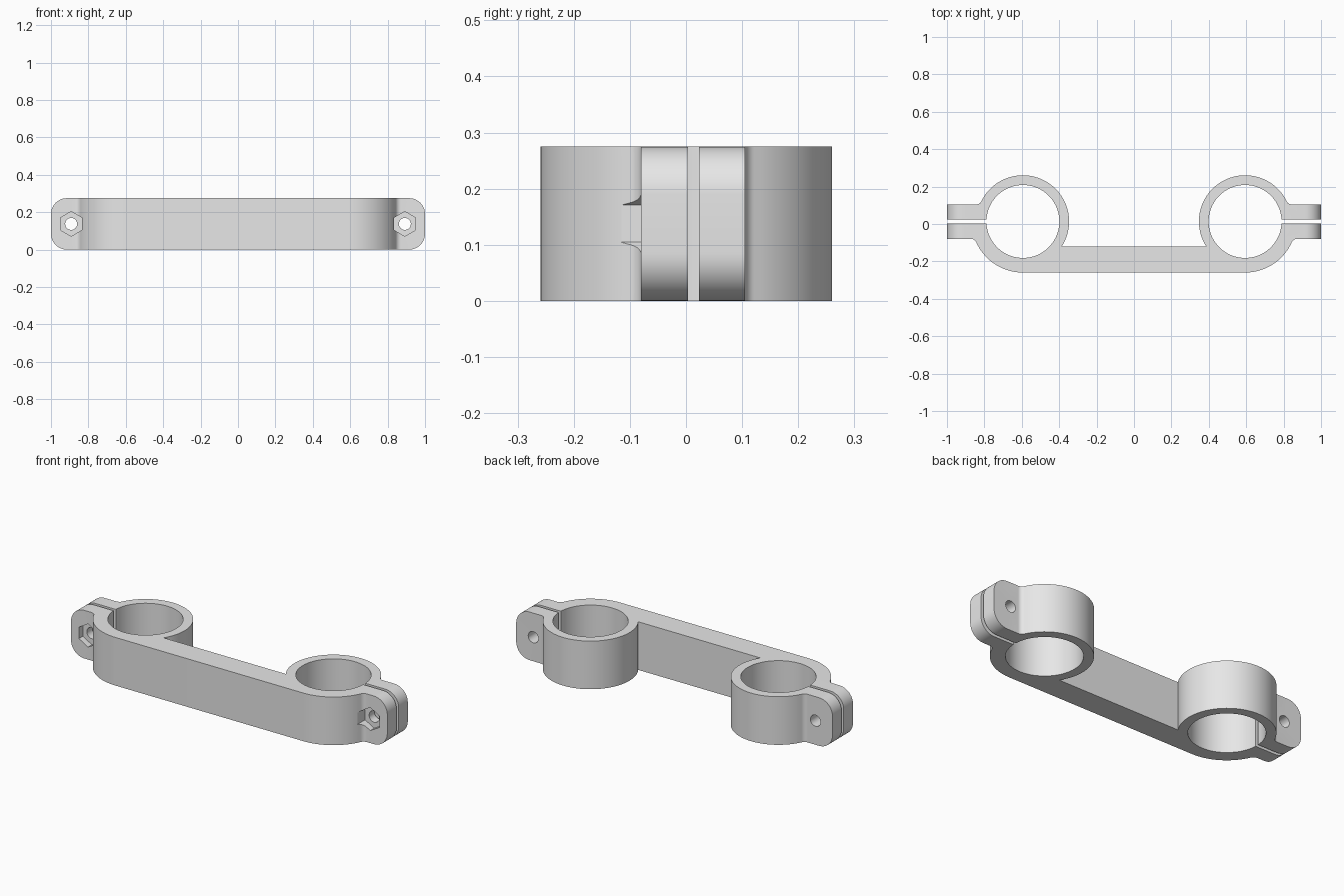
import bpy, bmesh
from math import sin, cos, asin, atan2, sqrt, pi, radians

if "Cube" in bpy.data.objects:
    bpy.data.objects.remove(bpy.data.objects["Cube"], do_unlink=True)

HEIGHT = 0.275
CX, CY = 0.594, 0.0135            # clamp ring centre
BORE, BACK_R, FRONT_R = 0.195, 0.247, 0.273
GAP = 0.0095                      # half of the clamping slit
FILLET = 0.03
REACH = 1.1                       # ears overshoot, then get trimmed
BOLT_X, BOLT_Z = 0.892, HEIGHT / 2


def arc(x, y, r, a0, a1, n):
    return [(x + r * cos(a0 + (a1 - a0) * i / n),
             y + r * sin(a0 + (a1 - a0) * i / n)) for i in range(n + 1)]


def prism(name, points, low, high, along_y=False):
    """Extrude an outline along z, or an xz outline along y."""
    bm = bmesh.new()
    place = (lambda u, v, w: (u, w, v)) if along_y else (lambda u, v, w: (u, v, w))
    face = bm.faces.new([bm.verts.new(place(u, v, low)) for u, v in points])
    moved = bmesh.ops.extrude_face_region(bm, geom=[face])["geom"]
    bmesh.ops.translate(bm, vec=place(0, 0, high - low),
                        verts=[g for g in moved if isinstance(g, bmesh.types.BMVert)])
    bmesh.ops.recalc_face_normals(bm, faces=bm.faces)
    mesh = bpy.data.meshes.new(name)
    bm.to_mesh(mesh)
    bm.free()
    obj = bpy.data.objects.new(name, mesh)
    bpy.context.collection.objects.link(obj)
    return obj


def boolean(obj, cutter, operation):
    cutter.hide_render = True
    bpy.context.view_layer.objects.active = obj
    mod = obj.modifiers.new(cutter.name, "BOOLEAN")
    mod.operation, mod.object, mod.solver = operation, cutter, "EXACT"
    bpy.ops.object.modifier_apply(modifier=mod.name)
    bpy.data.objects.remove(cutter, do_unlink=True)


def fillet_centre(ring_r, y):
    """Centre of the fillet between ring and ear, and its angle seen from the ring."""
    x = CX + sqrt((ring_r + FILLET) ** 2 - (y - CY) ** 2)
    return x, y, atan2(y - CY, x - CX)


# Outline of one half: front arc, front ear, bore, back ear, back ring
front_ear, back_ear, bar_back = -0.08, 0.105, -0.12
fx, fy, fa = fillet_centre(FRONT_R, front_ear - FILLET)
bx, by, ba = fillet_centre(BACK_R, back_ear + FILLET)
slit = asin(GAP / BORE)
half = arc(CX, CY, FRONT_R, -pi / 2, fa, 24)
half += arc(fx, fy, FILLET, fa + pi, pi / 2, 8)[1:]
half += [(REACH, front_ear), (REACH, CY - GAP)]
half += arc(CX, CY, BORE, -slit, slit - 2 * pi, 80)
half += [(REACH, CY + GAP), (REACH, back_ear)]
half += arc(bx, by, FILLET, 1.5 * pi, ba + pi, 8)
half += arc(CX, CY, BACK_R, ba, pi + asin((CY - bar_back) / BACK_R), 64)[1:]

# Bracket body: both halves joined by the bar
outline = half + [(-x, y) for x, y in reversed(half)]
body = prism("clamp_bracket", outline, -0.1, HEIGHT + 0.1)
grey = bpy.data.materials.new("light_grey")
grey.use_nodes = True
colour = (0.8, 0.8, 0.8, 1)
grey.diffuse_color = colour
grey.node_tree.nodes["Principled BSDF"].inputs["Base Color"].default_value = colour
body.data.materials.append(grey)

# Trim to height and round the ear corners
r = 0.085
rounded = []
for i, (sx, sz) in enumerate([(1, 1), (-1, 1), (-1, -1), (1, -1)]):
    rounded += arc(sx * (1 - r), HEIGHT / 2 + sz * (HEIGHT / 2 - r), r,
                   i * pi / 2, (i + 1) * pi / 2, 12)
boolean(body, prism("corner_trim", rounded, -0.5, 0.5, True), "INTERSECT")

# Bolt holes and hexagonal nut pockets
for side in (-1, 1):
    hole = arc(side * BOLT_X, BOLT_Z, 0.032, 0, 2 * pi, 32)[:-1]
    boolean(body, prism("bolt_hole", hole, -0.5, 0.5, True), "DIFFERENCE")
    pocket = arc(side * BOLT_X, BOLT_Z, 0.066, pi / 2, 2.5 * pi, 6)[:-1]
    boolean(body, prism("nut_pocket", pocket, -0.5, -0.045, True), "DIFFERENCE")

# Smooth the curved walls, keep the edges crisp
bpy.ops.object.select_all(action="DESELECT")
body.select_set(True)
bpy.context.view_layer.objects.active = body
bpy.ops.object.shade_smooth_by_angle(angle=radians(25))
